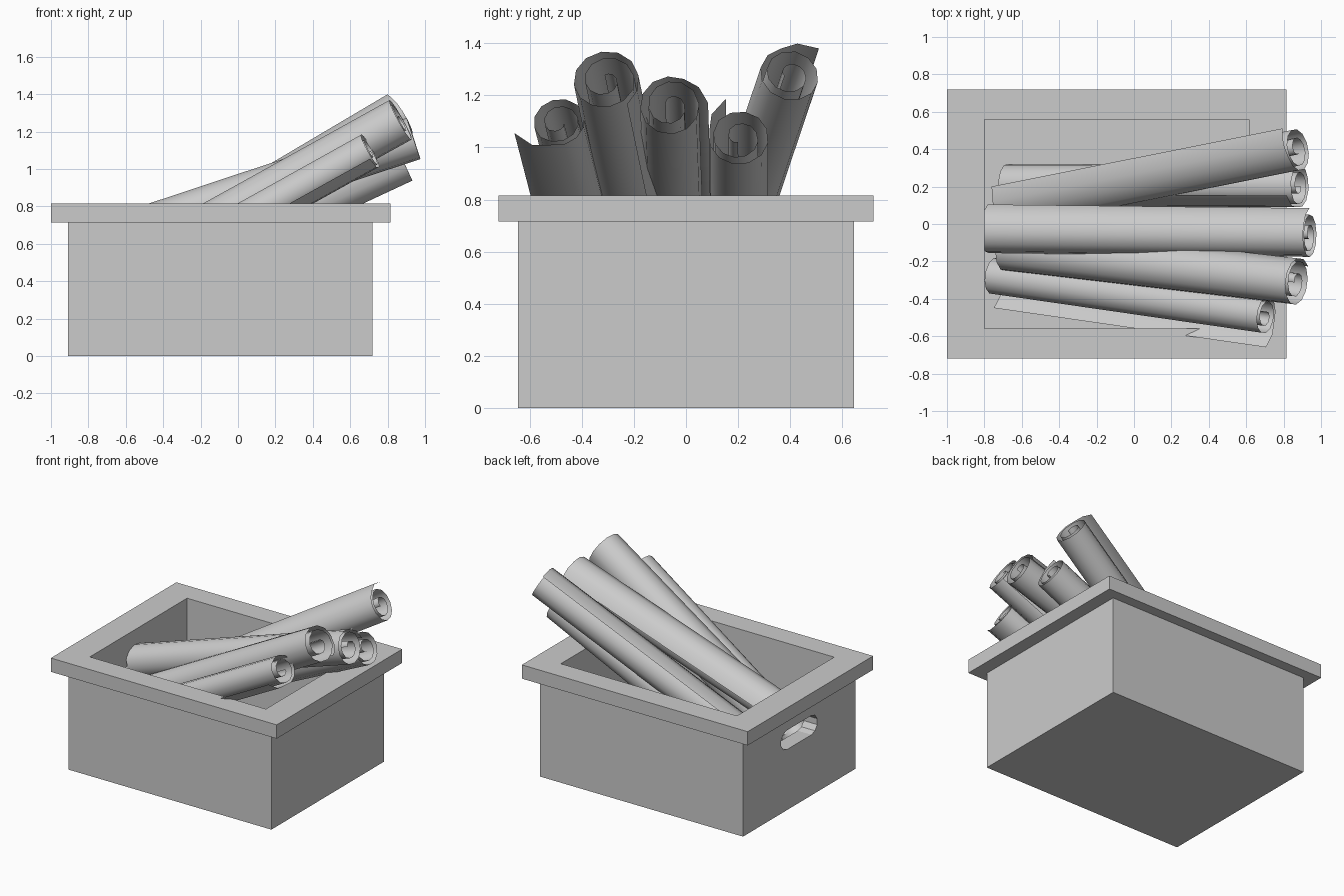
import bpy, bmesh, math
from mathutils import Vector

if "Cube" in bpy.data.objects:
    bpy.data.objects.remove(bpy.data.objects["Cube"])


def add_object(name, bm):
    mesh = bpy.data.meshes.new(name)
    bm.to_mesh(mesh)
    bm.free()
    ob = bpy.data.objects.new(name, mesh)
    bpy.context.collection.objects.link(ob)
    return ob


def activate(ob):
    bpy.ops.object.select_all(action='DESELECT')
    ob.select_set(True)
    bpy.context.view_layer.objects.active = ob


def loft(bm, rings, closed=True):
    """Bridge successive rings of points with quads."""
    vs = [[bm.verts.new(p) for p in ring] for ring in rings]
    n = len(vs[0])
    for a, b in zip(vs, vs[1:]):
        for i in range(n if closed else n - 1):
            j = (i + 1) % n
            bm.faces.new((a[i], a[j], b[j], b[i]))
    return vs


# Crate: body, overhanging rim and hollow inside lofted as one solid
def rect(x0, x1, y, z):
    return [(x0, -y, z), (x1, -y, z), (x1, y, z), (x0, y, z)]


bm = bmesh.new()
rings = loft(bm, [
    rect(-0.91, 0.72, 0.645, 0), rect(-0.91, 0.72, 0.645, 0.715),
    rect(-1.0, 0.815, 0.72, 0.715), rect(-1.0, 0.815, 0.72, 0.815),
    rect(-0.8, 0.615, 0.558, 0.815), rect(-0.8, 0.615, 0.558, 0.08)])
bm.faces.new(rings[0])
bm.faces.new(rings[-1])
bmesh.ops.recalc_face_normals(bm, faces=bm.faces)
crate = add_object("crate", bm)

# Handle slot through the left wall
bm = bmesh.new()
outline = []
for k in range(12):
    a = math.pi * (k % 6) / 5 + (0 if k < 6 else math.pi) - math.pi / 2
    side = 1 if k < 6 else -1
    outline.append((side * 0.14 + 0.07 * math.cos(a), 0.51 + 0.07 * math.sin(a)))
ends = loft(bm, [[(x, y, z) for y, z in outline] for x in (-0.96, -0.75)])
bm.faces.new(ends[0])
bm.faces.new(ends[1])
bmesh.ops.recalc_face_normals(bm, faces=bm.faces)
cutter = add_object("handle_cutter", bm)
cutter.hide_render = True
mod = crate.modifiers.new("handle", 'BOOLEAN')
mod.operation = 'DIFFERENCE'
mod.solver = 'EXACT'
mod.object = cutter
activate(crate)
bpy.ops.object.modifier_apply(modifier=mod.name)
bpy.data.objects.remove(cutter)


# Rolled paper: an open spiral swept from the crate floor to the raised end
def scroll(name, low, high, radius, flap_angle, flap_radius):
    low, high = Vector(low), Vector(high)
    axis = (high - low).normalized()
    side = Vector((0, 0, 1)).cross(axis).normalized()
    up = axis.cross(side)
    section = []
    for i in range(30):
        a = math.radians(flap_angle) + i * math.tau / 12
        if i < 2:
            r = flap_radius + (radius - flap_radius) * i / 2
        elif i < 14:
            r = radius - 0.012 * (i - 2) / 12
        elif i < 25:
            r = radius - 0.012 - (radius - 0.062) * (i - 13) / 12
        else:
            r = 0.05 - 0.007 * (i - 25)
        section.append(side * (r * math.cos(a)) + up * (r * math.sin(a)))
    bm = bmesh.new()
    loft(bm, [[low.lerp(high, t) + p for p in section] for t in (0, 0.5, 1)], closed=False)
    ob = add_object(name, bm)
    activate(ob)
    bpy.ops.object.shade_smooth_by_angle(angle=math.radians(40))


scrolls = [
    ((-0.75, -0.28, 0.29), (0.705, -0.49, 1.10), 0.105, 197, 0.175),
    ((-0.68, -0.13, 0.40), (0.87, -0.31, 1.26), 0.128, -50, 0.14),
    ((-0.78, -0.04, 0.59), (0.94, -0.06, 1.16), 0.120, 5, 0.145),
    ((-0.68, 0.21, 0.31), (0.885, 0.205, 1.04), 0.118, 108, 0.17),
    ((-0.68, 0.09, 0.36), (0.875, 0.40, 1.28), 0.118, 43, 0.17),
]
for n, s in enumerate(scrolls, 1):
    scroll(f"paper_roll_{n}", *s)
